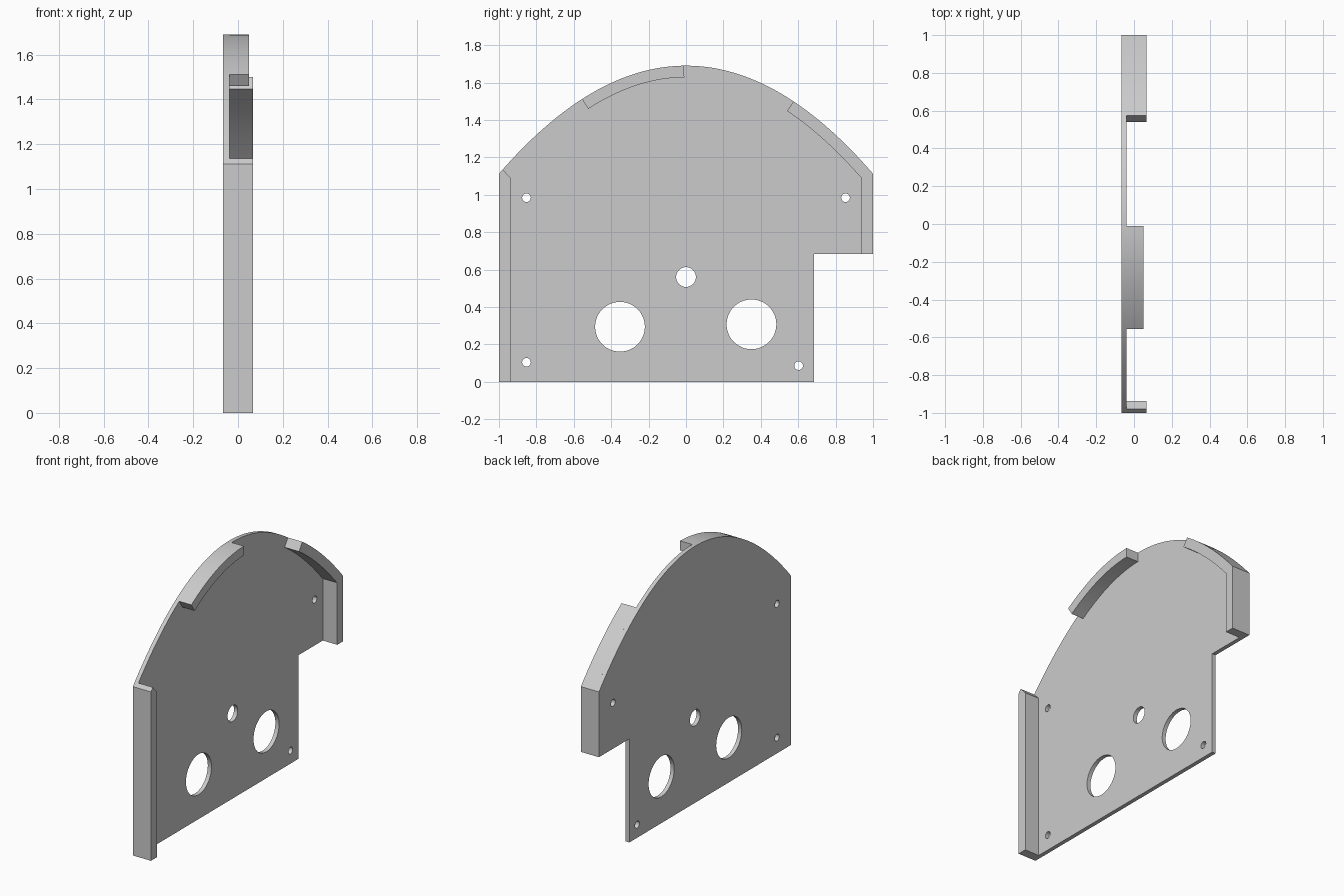
import bpy, bmesh
from math import cos, sin, pi, sqrt, radians
from mathutils import Matrix

cube = bpy.data.objects.get("Cube")
if cube:
    bpy.data.objects.remove(cube, do_unlink=True)

grey = bpy.data.materials.new("plain grey")
grey.use_nodes = True
COLOUR = (0.6, 0.6, 0.6, 1)
grey.diffuse_color = COLOUR
grey.node_tree.nodes["Principled BSDF"].inputs["Base Color"].default_value = COLOUR

BACK, FACE, RIM = -0.066, -0.039, 0.066   # plate underside, plate face, flange edge
PEAK, DROP, WALL = 1.69, 0.578, 0.062     # crown height, curve fall, flange thickness
NOTCH_Y, NOTCH_Z = 0.684, 0.682

# Local x, y, z of a flat profile become world y, z, x
TO_WORLD = Matrix(((0, 0, 1, 0), (1, 0, 0, 0), (0, 1, 0, 0), (0, 0, 0, 1)))


def crown(start, end, inset=0.0, steps=32):
    """Points along the crown curve, moved inward along its normal."""
    points = []
    for i in range(steps + 1):
        y = start + (end - start) * i / steps
        slope = -2 * DROP * y
        n = sqrt(1 + slope * slope)
        points.append((y + slope / n * inset, PEAK - DROP * y * y - inset / n))
    return points


def circle(y, z, radius, steps=48):
    return [(y + radius * cos(2 * pi * i / steps), z + radius * sin(2 * pi * i / steps))
            for i in range(steps)]


def extrude_profile(name, loops, x0, x1):
    """Solid from an outline and its holes, reaching from x0 to x1."""
    curve = bpy.data.curves.new(name + "_profile", "CURVE")
    curve.dimensions = "2D"
    curve.fill_mode = "BOTH"
    curve.extrude = (x1 - x0) / 2
    for loop in loops:
        spline = curve.splines.new("POLY")
        spline.points.add(len(loop) - 1)
        for point, (y, z) in zip(spline.points, loop):
            point.co = (y, z, 0, 1)
        spline.use_cyclic_u = True
    helper = bpy.data.objects.new(name + "_helper", curve)
    bpy.context.collection.objects.link(helper)
    depsgraph = bpy.context.evaluated_depsgraph_get()
    mesh = bpy.data.meshes.new_from_object(helper.evaluated_get(depsgraph))
    bpy.data.objects.remove(helper, do_unlink=True)

    mesh.transform(Matrix.Translation(((x0 + x1) / 2, 0, 0)) @ TO_WORLD)
    bm = bmesh.new()
    bm.from_mesh(mesh)
    bmesh.ops.remove_doubles(bm, verts=bm.verts, dist=0.0001)
    bmesh.ops.recalc_face_normals(bm, faces=bm.faces)
    bm.to_mesh(mesh)
    bm.free()
    mesh.name = name
    mesh.materials.clear()
    mesh.materials.append(grey)
    obj = bpy.data.objects.new(name, mesh)
    bpy.context.collection.objects.link(obj)
    bpy.ops.object.select_all(action="DESELECT")
    obj.select_set(True)
    bpy.context.view_layer.objects.active = obj
    bpy.ops.object.shade_smooth_by_angle(angle=radians(25))
    return obj


# Side plate with a corner notch and drilled holes
outline = crown(-1, 1, steps=64) + [(1, NOTCH_Z), (NOTCH_Y, NOTCH_Z), (NOTCH_Y, 0), (-1, 0)]
holes = [circle(-0.353, 0.294, 0.133), circle(0.35, 0.307, 0.133), circle(0, 0.56, 0.053)]
holes += [circle(y, z, 0.023, 24) for y, z in
          ((-0.853, 0.984), (0.853, 0.984), (-0.853, 0.104), (0.602, 0.086))]
extrude_profile("side_plate", [outline] + holes, BACK, FACE)

# Straight front flange with a bevelled top
front = [(-1, 0), (-1, PEAK - DROP)] + crown(-0.98, -0.98, steps=1)[:1]
front += [(-0.938, 1.09), (-0.938, 0)]
extrude_profile("front_flange", [front], FACE, RIM)

# Curved flange in front of the crown, slightly narrower
arc = crown(-0.556, -0.01) + crown(-0.01, -0.556, WALL)
extrude_profile("crown_flange", [arc], FACE, 0.05)

# Rear flange following the crown and then dropping to the notch
rear = crown(0.575, 1) + [(1, NOTCH_Z), (0.938, NOTCH_Z), (0.938, 1.09)]
rear += crown(0.97, 0.575, WALL)
extrude_profile("rear_flange", [rear], FACE, RIM)
